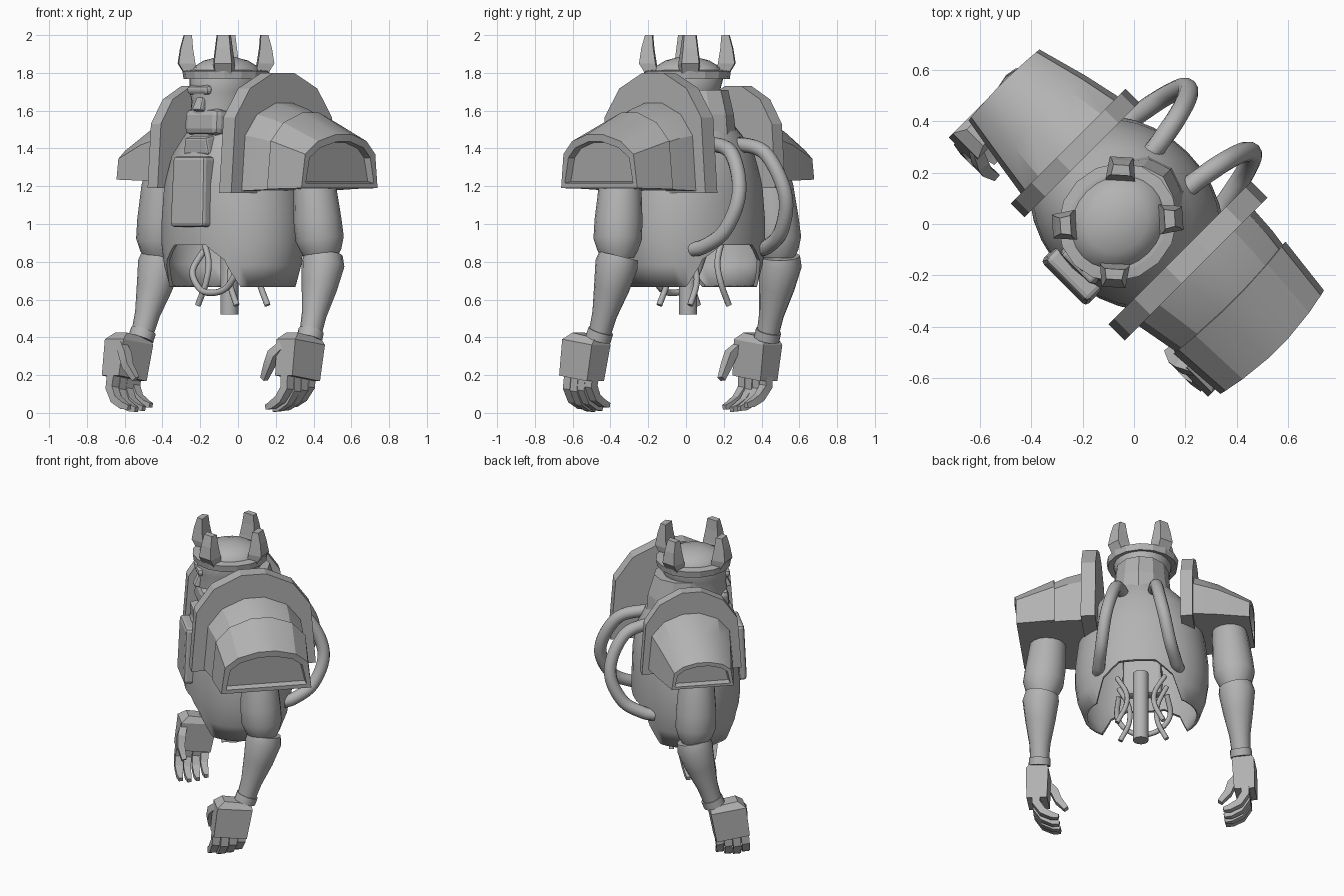
import bpy, bmesh, math
from mathutils import Vector, Matrix

if "Cube" in bpy.data.objects:
    bpy.data.objects.remove(bpy.data.objects["Cube"])

# Everything is built facing -y, then turned 45 degrees about z
PLACE = Matrix.Rotation(math.radians(-45), 4, 'Z') @ Matrix.Translation((-0.05, 0, 0))
grey = bpy.data.materials.new("grey")
grey.diffuse_color = (0.45, 0.45, 0.45, 1)
grey.use_nodes = True
grey.node_tree.nodes["Principled BSDF"].inputs["Base Color"].default_value = grey.diffuse_color


def finish(name, bm, smooth=0, bevel=0):
    bmesh.ops.recalc_face_normals(bm, faces=bm.faces)
    me = bpy.data.meshes.new(name)
    bm.to_mesh(me)
    bm.free()
    ob = bpy.data.objects.new(name, me)
    bpy.context.collection.objects.link(ob)
    me.materials.append(grey)
    ob.matrix_world = PLACE
    if bevel:
        m = ob.modifiers.new("bevel", 'BEVEL')
        m.width, m.segments = bevel, 2
    if smooth:
        bpy.ops.object.select_all(action='DESELECT')
        ob.select_set(True)
        bpy.context.view_layer.objects.active = ob
        bpy.ops.object.shade_smooth_by_angle(angle=math.radians(smooth))
    return ob


def loft(name, rings, smooth=0, caps=(True, True), recess=None, bevel=0):
    """Skin a list of equal-length point rings; recess insets the last cap."""
    bm = bmesh.new()
    vs = [[bm.verts.new(p) for p in r] for r in rings]
    n = len(rings[0])
    for a, b in zip(vs, vs[1:]):
        for i in range(n):
            j = (i + 1) % n
            bm.faces.new((a[i], a[j], b[j], b[i]))
    if caps[0]:
        bm.faces.new(vs[0][::-1])
    if caps[1]:
        end = bm.faces.new(vs[-1])
        if recess:
            bmesh.ops.recalc_face_normals(bm, faces=bm.faces)
            bmesh.ops.inset_region(bm, faces=[end], thickness=recess)
            bmesh.ops.inset_region(bm, faces=[end], thickness=0.008, depth=-0.04)
    return finish(name, bm, smooth, bevel)


def oval(c, a, b, n=24):
    return [(c[0] + a * math.cos(t), c[1] + b * math.sin(t), c[2])
            for t in (2 * math.pi * i / n for i in range(n))]


def tube(name, pts, radii, n=12, smooth=50):
    """Round or square limb through points with changing radius."""
    pts = [Vector(p) for p in pts]
    rings = []
    for i, p in enumerate(pts):
        d = (pts[min(i + 1, len(pts) - 1)] - pts[max(i - 1, 0)]).normalized()
        side = d.cross(Vector((0, 1, 0.01))).normalized()
        up = side.cross(d)
        off = math.pi / 4 if n == 4 else 0
        rings.append([p + radii[i] * (math.cos(t) * side + math.sin(t) * up)
                      for t in (off + 2 * math.pi * k / n for k in range(n))])
    return loft(name, rings, smooth)


def spline(pts, steps=6):
    """Smooth path through the points."""
    p = [Vector(q) for q in pts]
    p = [2 * p[0] - p[1]] + p + [2 * p[-1] - p[-2]]
    out = []
    for a, b, c, d in zip(p, p[1:], p[2:], p[3:]):
        for k in range(steps):
            t = k / steps
            out.append(0.5 * (2 * b + (c - a) * t + (2 * a - 5 * b + 4 * c - d) * t * t
                              + (3 * b - a - 3 * c + d) * t ** 3))
    return out + [p[-2]]


def hose(name, pts, r, n=12):
    path = spline(pts)
    return tube(name, path, [r] * len(path), n)


def arch(x, cy, w, z0, z1, sweep=0):
    """Faceted arch section across y at a given x; sweep pulls its sides back."""
    h = [(-1, 0), (-0.92, .63), (-0.64, .87), (-0.2, 1)]
    h += [(-a, b) for a, b in h[::-1]]
    return [(x - sweep * a * a, cy + a * w, z0 + b * (z1 - z0)) for a, b in h]


def box(name, c, s, rot=(0, 0, 0), bevel=0, top=1.0, smooth=0):
    bm = bmesh.new()
    bmesh.ops.create_cube(bm, size=1)
    for v in bm.verts:
        if v.co.z > 0:
            v.co.x *= top
            v.co.y *= top
    m = Matrix.Translation(c)
    for a, ax in zip(rot, 'XYZ'):
        m = m @ Matrix.Rotation(math.radians(a), 4, ax)
    bm.transform(m @ Matrix.Diagonal((*s, 1)))
    return finish(name, bm, smooth, bevel)


# Torso: hollow barrel with an arched tunnel cut from front to back
secs = [(.667, .36, .305), (.78, .4, .325), (.9, .418, .335), (1.02, .416, .335), (1.2, .395, .33),
        (1.36, .345, .3), (1.47, .26, .25), (1.55, .18, .2), (1.6, .15, .17)]
torso = loft("torso", [oval((0, .01, z), a, b, 32) for z, a, b in secs], 40, (False, True))
sol = torso.modifiers.new("shell", 'SOLIDIFY')
sol.thickness, sol.offset = 0.02, -1
notch = [(-.275, .6), (-.265, .667), (-.215, .81), (-.115, .89), (.115, .89), (.215, .81), (.265, .667), (.275, .6)]
cutter = loft("tunnel_cutter", [[(x, y, z) for x, z in notch] for y in (-.6, .6)])
cutter.hide_render = True
cutter.hide_viewport = True
cut = torso.modifiers.new("tunnel", 'BOOLEAN')
cut.operation, cut.object = 'DIFFERENCE', cutter

# Chest box and collar block
box("chest_box", (0.02, -.292, 1.17), (.25, .125, .375), (-2, 0, 0), .02, .94)
box("collar_block", (0.015, -.215, 1.425), (.19, .15, .09), (12, 0, 0), .012, .85)

# Head: skull, brow, nose and jaw guard
HY = -.04
head = [(1.44, .11, .11, -.07), (1.5, .14, .16, -.07), (1.6, .155, .185, -.065), (1.65, .155, .18, -.06),
        (1.7, .165, .2, -.055), (1.78, .18, .205, HY), (1.83, .165, .185, HY), (1.865, .11, .125, HY),
        (1.885, .04, .045, HY)]
loft("head", [oval((0, y, z), a, b) for z, a, b, y in head], 60)
box("jaw_guard", (0.015, -.155, 1.535), (.25, .19, .14), (-4, 0, 0), .035, 1.02)
box("nose", (0.01, -.23, 1.63), (.07, .08, .075), (-15, 0, 0), .012, .7)
box("brow", (0, -.2, 1.715), (.16, .12, .05), (8, 0, 0), .02)
loft("neck_hood", [oval((0, .02, 1.45), .2, .24, 12), oval((0, .02, 1.58), .178, .23, 12),
                   oval((0, .01, 1.71), .165, .2, 12)])

# Crown: band and four flaring horns
loft("crown_band", [oval((0, HY, z), a, a * 1.06, 16) for z, a in
                    ((1.775, .185), (1.768, .218), (1.81, .224), (1.815, .185))])
for sx in (-1, 1):
    for sy in (-1, 1):
        d = Vector((.66 * sx, .75 * sy, 0))
        t = Vector((-d.y, d.x, 0))
        rings = []
        for z, r, w, th in ((1.775, .178, .052, .03), (1.85, .21, .058, .044), (1.93, .21, .047, .032),
                            (2.0, .203, .038, .02)):
            c = Vector((0, HY, z)) + d * r
            rings.append([c + t * w * .8 + d * th, c - t * w * .8 + d * th,
                          c - t * w - d * th, c + t * w - d * th])
        loft("crown_horn", rings)

# Shoulder guards: tall arched plates, larger on the right
loft("right_guard_plate", [arch(x, .047, .393, 1.165, 1.80) for x in (.255, .345)])
loft("left_guard_plate", [arch(x, .033, .315, 1.19, 1.73) for x in (-.27, -.345)])
loft("right_pad", [arch(.33, .05, .32, 1.175, 1.645), arch(.45, .057, .305, 1.18, 1.61),
                   arch(.57, .06, .285, 1.185, 1.555)], 25)
loft("right_pad_shell", [arch(.535, .06, .308, 1.185, 1.59, .02), arch(.79, .055, .285, 1.19, 1.475, .035)],
     25, recess=.04)
loft("left_pad", [arch(-.33, .04, .27, 1.225, 1.59), arch(-.5, .035, .24, 1.23, 1.53, -.01),
                  arch(-.70, .025, .195, 1.235, 1.41, -.01)], 25, recess=.026)

# Arms and hands, mirrored; the left arm sits slightly closer in
for s, side, shift in ((1, "right_", 0), (-1, "left_", .03)):
    def m(*p):
        return (s * (p[0] - shift), p[1], p[2])
    tube(side + "upper_arm", [m(.57, .035, 1.26), m(.583, .04, 1.2), m(.6, .045, 1.02), m(.612, .05, .92),
                              m(.615, .055, .86), m(.615, .055, .82)], [.1, .113, .127, .128, .108, .085], 16)
    tube(side + "forearm", [m(.62, .065, .83), m(.628, .058, .785), m(.633, .025, .66), m(.64, -.02, .52),
                            m(.645, -.055, .41)], [.105, .114, .094, .066, .058], 16)
    tube(side + "wrist_ring", [m(.643, -.045, .435), m(.646, -.062, .39)], [.068, .068], 16)
    # hand block, higher at the front edge
    loft(side + "hand", [[m(x0, y0, z + .03), m(x1, y0, z + .03), m(x1, y1, z), m(x0, y1, z)]
                         for x0, x1, y0, y1, z in ((.6, .728, -.272, -.064, .168), (.588, .728, -.249, -.027, .36),
                                                   (.61, .70, -.2, -.03, .395))])
    for i in range(4):
        y = -.245 + .054 * i
        dz = (.012, 0, .005, .022)[i]
        tube(side + "finger", [m(.665, y, .21), m(.67, y - .008, .12 + dz), m(.63, y - .018, .06 + dz),
                               m(.57, y - .02, .027 + dz), m(.53, y - .018, .018 + dz)],
             [.036, .035, .032, .027, .018], 4, 20)
    tube(side + "thumb", [m(.62, -.23, .36), m(.57, -.255, .31), m(.545, -.262, .25), m(.495, -.25, .18)],
         [.03, .036, .032, .022], 4, 20)
for s, side in ((1, "right_"), (-1, "left_")):
    def m(*p):
        return (s * p[0], p[1], p[2])
    # back pipes and hanging cables
    hose(side + "back_pipe", [m(.09, .17, 1.41), m(.10, .27, 1.42), m(.125, .41, 1.38), m(.155, .5, 1.24),
                              m(.185, .515, 1.1), m(.215, .44, .95), m(.24, .32, .88), m(.25, .25, .865)], .039)
    for y in (-.1, .12):
        hose(side + "cable", [m(.15, y * .6, .92), m(.09, y * .8, .8), m(.09, y, .69), m(.145, y * 1.05, .57)], .016, 8)

# Centre post and looped cable inside the torso
tube("centre_post", [(0.01, -.025, .52), (0.01, -.025, 1.0)], [.048, .048], 16)
y = -.14
hose("cable_loop", [(-.15, y * .4, .86), (-.165, y * .9, .75), (-.1, y, .66), (0, y * 1.1, .635),
                    (.1, y, .66), (.165, y * .9, .75), (.15, y * .4, .86)], .017, 8)
